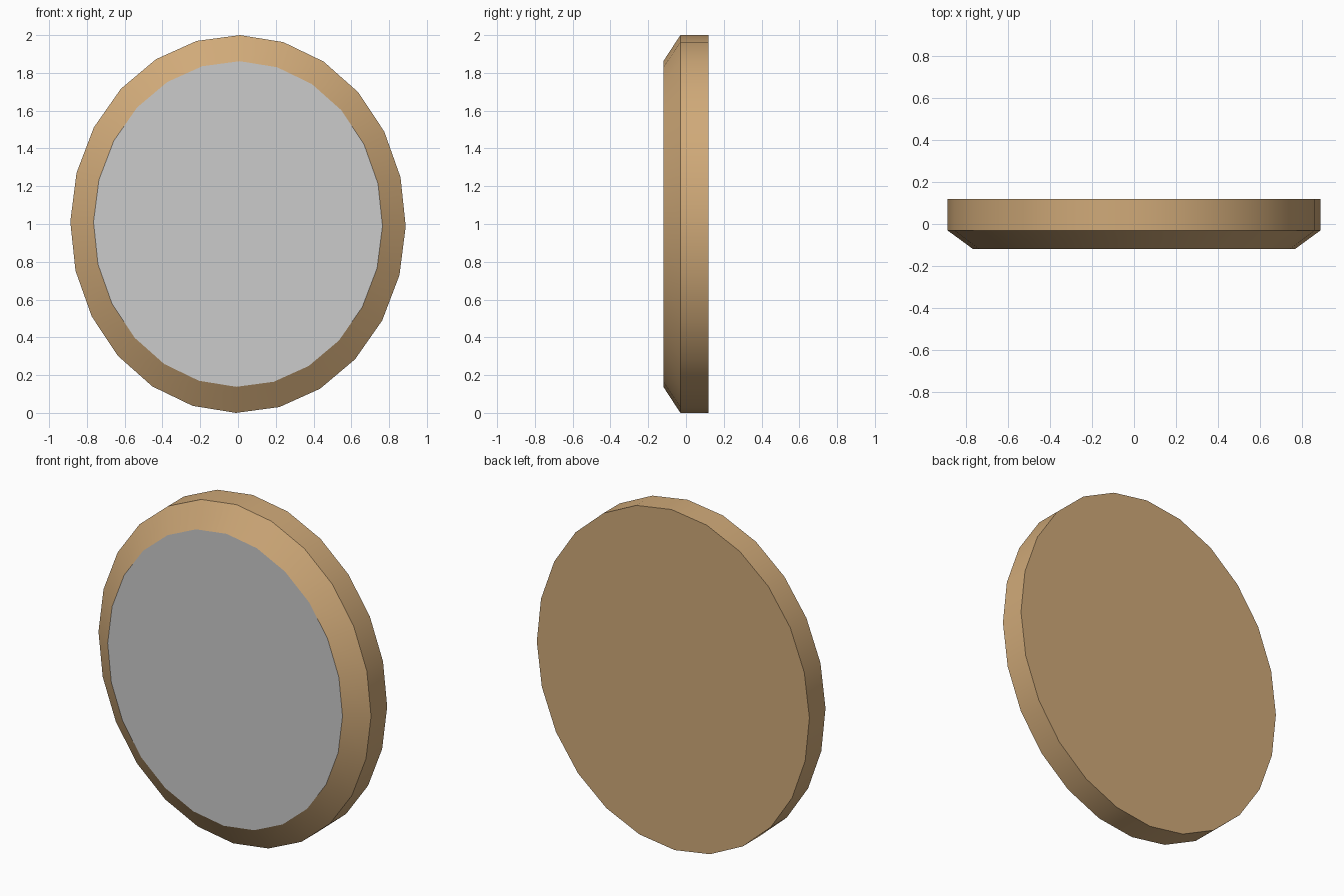
import bpy, bmesh
from math import sin, cos, radians, tau

if "Cube" in bpy.data.objects:
    bpy.data.objects.remove(bpy.data.objects["Cube"])

SIDES = 24
TILT = radians(0.7)


def oval(bm, rx, rz, y):
    """Ring of vertices, clockwise seen from the front."""
    angles = [TILT + tau * i / SIDES for i in range(SIDES)]
    return [bm.verts.new((rx * sin(a), y, 1 + rz * cos(a))) for a in angles]


def bridge(bm, front, back):
    for i in range(SIDES):
        j = (i + 1) % SIDES
        bm.faces.new((front[i], front[j], back[j], back[i]))


def finish(bm, name):
    mesh = bpy.data.meshes.new(name)
    bm.to_mesh(mesh)
    bm.free()
    mesh.shade_smooth()
    mesh.set_sharp_from_angle(angle=radians(30))
    obj = bpy.data.objects.new(name, mesh)
    bpy.context.collection.objects.link(obj)
    return obj


# Oval frame: front bevel, straight rim, closed back
bm = bmesh.new()
lip = oval(bm, 0.765, 0.862, -0.12)
rim = oval(bm, 0.888, 1.0, -0.03)
back = oval(bm, 0.888, 1.0, 0.12)
bridge(bm, lip, rim)
bridge(bm, rim, back)
bm.faces.new(back)
frame = finish(bm, "frame")
wood = bpy.data.materials.new("wood")
wood.diffuse_color = (0.63, 0.40, 0.19, 1)
wood.use_nodes = True
wood.node_tree.nodes["Principled BSDF"].inputs["Base Color"].default_value = wood.diffuse_color
frame.data.materials.append(wood)

# Flat grey panel filling the frame opening
bm = bmesh.new()
bm.faces.new(oval(bm, 0.765, 0.862, -0.12)[::-1])
finish(bm, "mirror_panel")
